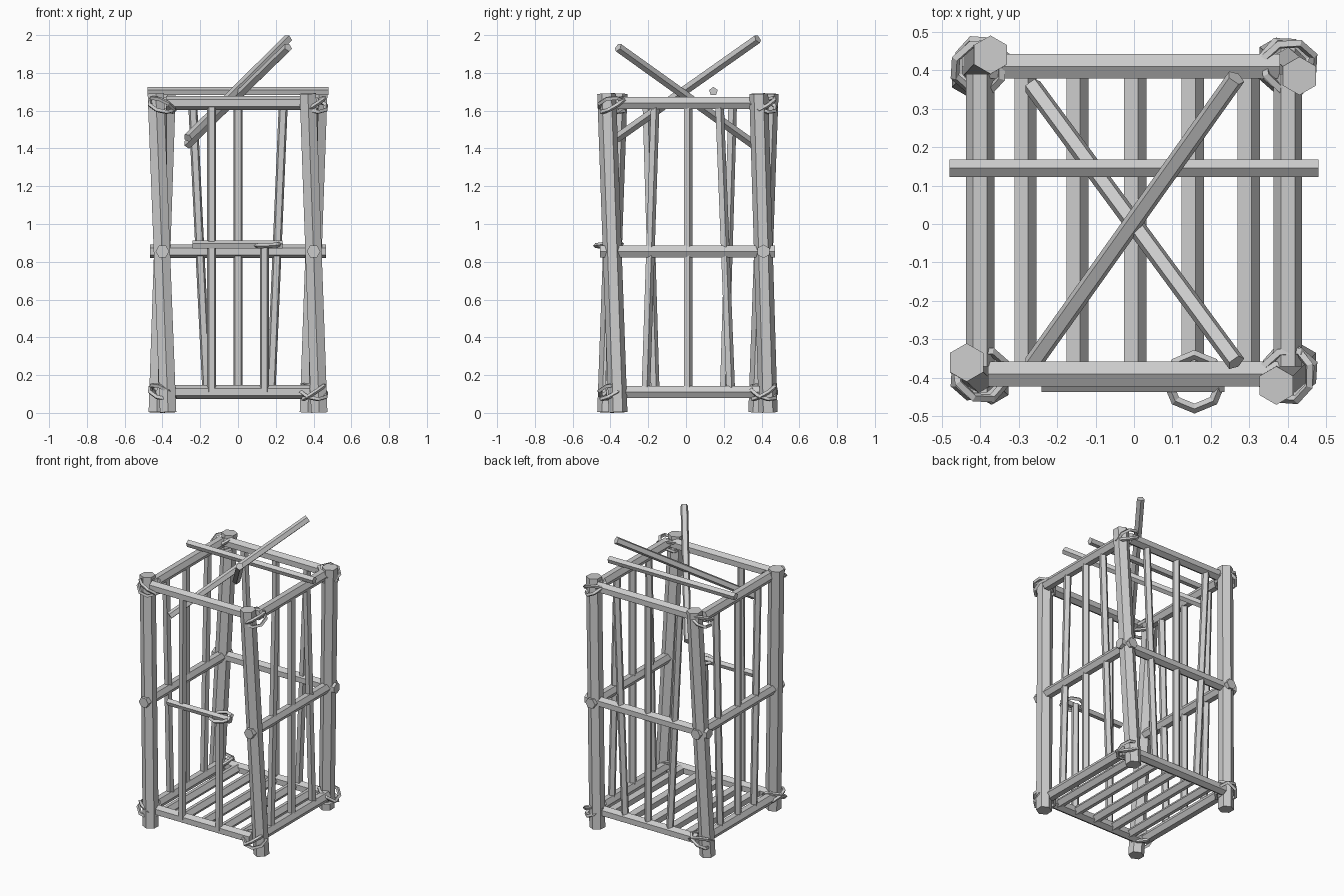
import bpy, bmesh, math
from mathutils import Vector

if "Cube" in bpy.data.objects:
    bpy.data.objects.remove(bpy.data.objects["Cube"])


def bar(name, a, b, r, sides=6, r2=None):
    """Faceted pole between two points."""
    a, b = Vector(a), Vector(b)
    d = (b - a).normalized()
    k = max(range(3), key=lambda i: abs(d[i]))
    ref = [Vector((0, 0, 1)), Vector((1, 0, 0)), Vector((0, 1, 0))][k]
    u = (ref - d * ref.dot(d)).normalized()
    v = d.cross(u)
    bm = bmesh.new()
    rings = []
    for p, rad in ((a, r), (b, r2 or r)):
        rings.append([bm.verts.new(p + rad * (u * math.cos(t) + v * math.sin(t)))
                      for t in (2 * math.pi * i / sides for i in range(sides))])
    for i in range(sides):
        j = (i + 1) % sides
        bm.faces.new((rings[0][i], rings[0][j], rings[1][j], rings[1][i]))
    bm.faces.new(rings[0][::-1])
    bm.faces.new(rings[1])
    me = bpy.data.meshes.new(name)
    bm.to_mesh(me)
    bm.free()
    ob = bpy.data.objects.new(name, me)
    bpy.context.collection.objects.link(ob)
    return ob


def rope(name, loc, rot, major=0.071, minor=0.012):
    bpy.ops.mesh.primitive_torus_add(location=loc, rotation=[math.radians(t) for t in rot],
                                     major_segments=8, minor_segments=4,
                                     major_radius=major, minor_radius=minor)
    bpy.context.object.name = name


F, B, X = -0.39, 0.41, 0.40          # front y, back y, side x
LOW, MID, TOP = 0.11, 0.855, 1.64    # rail heights

# Leaning corner posts
posts = {
    "front_left": ((-0.37, -0.42), (-0.435, -0.36)),
    "front_right": ((0.43, -0.36), (0.37, -0.42)),
    "back_right": ((0.37, 0.435), (0.43, 0.385)),
    "back_left": ((-0.43, 0.38), (-0.373, 0.44)),
}
for n, (lo, hi) in posts.items():
    bar(n + "_post", (*lo, 0.003), (*hi, 1.69), 0.05)

# Bottom and top frame rails
for n, z in (("bottom", LOW), ("top", TOP)):
    for m, y in (("front", F), ("back", B)):
        bar(f"{n}_{m}_rail", (-0.38, y, z), (0.38, y, z), 0.037)
    for m, x in (("left", -X), ("right", X)):
        bar(f"{n}_{m}_rail", (x, F + 0.02, z), (x, B - 0.02, z), 0.037)

# Middle rails on three sides
bar("middle_back_rail", (-0.465, B, MID), (0.465, B, MID), 0.036)
for m, x in (("left", -X), ("right", X)):
    bar(f"middle_{m}_rail", (x, -0.455, MID), (x, 0.47, MID), 0.036)

# Floor slats
for x in (-0.285, -0.15, 0, 0.15, 0.295):
    bar("floor_slat", (x, F, LOW), (x, B, LOW), 0.032, 5)

# Back wall bars (bottom x, top x)
for lo, hi in ((-0.165, -0.24), (0, 0), (0.175, 0.24)):
    bar("back_bar", (lo, B, LOW), (hi, B, TOP), 0.025, 5)

# Side wall bars (bottom y, top y)
for n, x, rows in (("right", X, ((-0.215, -0.165), (0.01, 0.01), (0.235, 0.175))),
                   ("left", -X, ((-0.165, -0.21), (0.01, 0.01), (0.2, 0.245)))):
    for lo, hi in rows:
        bar(n + "_bar", (x, lo, LOW), (x, hi, TOP), 0.025, 5)

# Front bars, one broken off at the latch
bar("front_bar", (-0.14, -0.405, LOW), (-0.14, -0.4, TOP), 0.025, 5)
bar("front_short_bar", (0.14, -0.405, LOW), (0.14, -0.4, 0.89), 0.025, 5)
bar("front_latch_bar", (-0.24, -0.415, 0.89), (0.235, -0.415, 0.89), 0.023, 5)
rope("latch_rope", (0.157, -0.41, 0.89), (4, -3, 0), 0.07, 0.013)

# Roof pole and two crossed loose poles
bar("roof_pole", (-0.48, 0.145, 1.702), (0.48, 0.145, 1.702), 0.024, 5)
bar("loose_pole_a", (-0.265, -0.365, 1.455), (0.265, 0.38, 1.98), 0.025, 5)
bar("loose_pole_b", (-0.265, 0.36, 1.42), (0.265, -0.36, 1.935), 0.025, 5)

# Crossed rope lashings at each corner
for z in (LOW, TOP - 0.01):
    for x in (-X, X):
        for y in (F, B):
            s = 1 if x * y > 0 else -1
            rope("corner_rope", (x, y, z), (32, 0, 22.5))
            rope("corner_rope", (x, y, z), (-8, 32 * s, 22.5))
